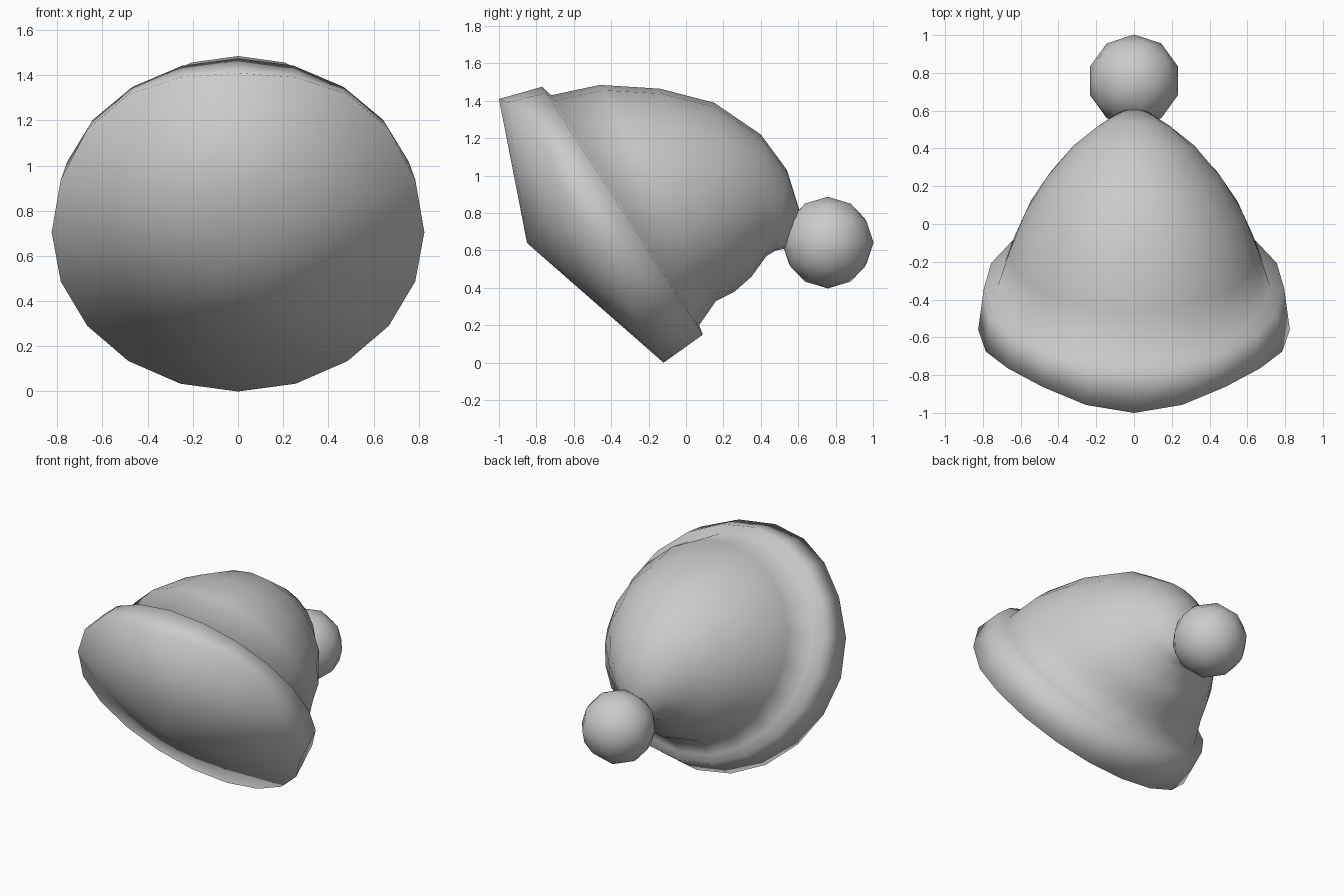
import bpy, bmesh, math

if "Cube" in bpy.data.objects:
    bpy.data.objects.remove(bpy.data.objects["Cube"])

SIDES = 20

grey = bpy.data.materials.new("soft_grey")
grey.diffuse_color = (0.6, 0.6, 0.6, 1)
grey.use_nodes = True
grey.node_tree.nodes["Principled BSDF"].inputs["Base Color"].default_value = grey.diffuse_color


def finish(name, bm):
    """Turn a bmesh into a smooth-shaded object."""
    bmesh.ops.recalc_face_normals(bm, faces=bm.faces)
    for f in bm.faces:
        f.smooth = True
    mesh = bpy.data.meshes.new(name)
    bm.to_mesh(mesh)
    bm.free()
    mesh.materials.append(grey)
    obj = bpy.data.objects.new(name, mesh)
    bpy.context.collection.objects.link(obj)
    return obj


def ring(bm, top, bottom, half_width, bulge=0.0):
    """Tilted elliptical ring between a top and a bottom (y, z) point."""
    verts = []
    for i in range(SIDES):
        a = 2 * math.pi * i / SIDES
        t = (1 + math.cos(a)) / 2
        b = bulge * math.sin(2 * a) ** 2 if math.cos(a) > 0 else 0
        verts.append(bm.verts.new((half_width * math.sin(a),
                                   bottom[0] + (top[0] - bottom[0]) * t + b,
                                   bottom[1] + (top[1] - bottom[1]) * t + b * 0.75)))
    return verts


# Hat: domed underside, wide folded brim, then the drooping crown
RINGS = [
    ((-1.00, 1.41), (-0.12, 0.00), 0.825, 0.06),   # brim front edge
    ((-0.77, 1.475), (0.09, 0.15), 0.795, 0),      # brim back edge
    ((-0.72, 1.43), (0.07, 0.20), 0.72, 0),        # fold
    ((-0.46, 1.485), (0.16, 0.33), 0.66, 0),       # crown
    ((-0.14, 1.465), (0.26, 0.38), 0.575, 0),
    ((0.15, 1.39), (0.35, 0.46), 0.46, 0),
    ((0.40, 1.22), (0.43, 0.57), 0.32, 0),
    ((0.54, 1.03), (0.48, 0.60), 0.20, 0),
    ((0.605, 0.82), (0.53, 0.61), 0.10, 0),        # tip
]
bm = bmesh.new()
loops = [ring(bm, *r) for r in RINGS]
for lo, hi in zip(loops, loops[1:]):
    for i in range(SIDES):
        j = (i + 1) % SIDES
        bm.faces.new((lo[i], lo[j], hi[j], hi[i]))
centre = bm.verts.new((0, -0.85, 0.64))
for i in range(SIDES):
    bm.faces.new((centre, loops[0][(i + 1) % SIDES], loops[0][i]))
bm.faces.new(loops[-1])
finish("hat", bm)

# Ball on the tip
bm = bmesh.new()
bmesh.ops.create_icosphere(bm, subdivisions=2, radius=0.245)
ball = finish("pompom", bm)
ball.location = (0, 0.758, 0.642)
